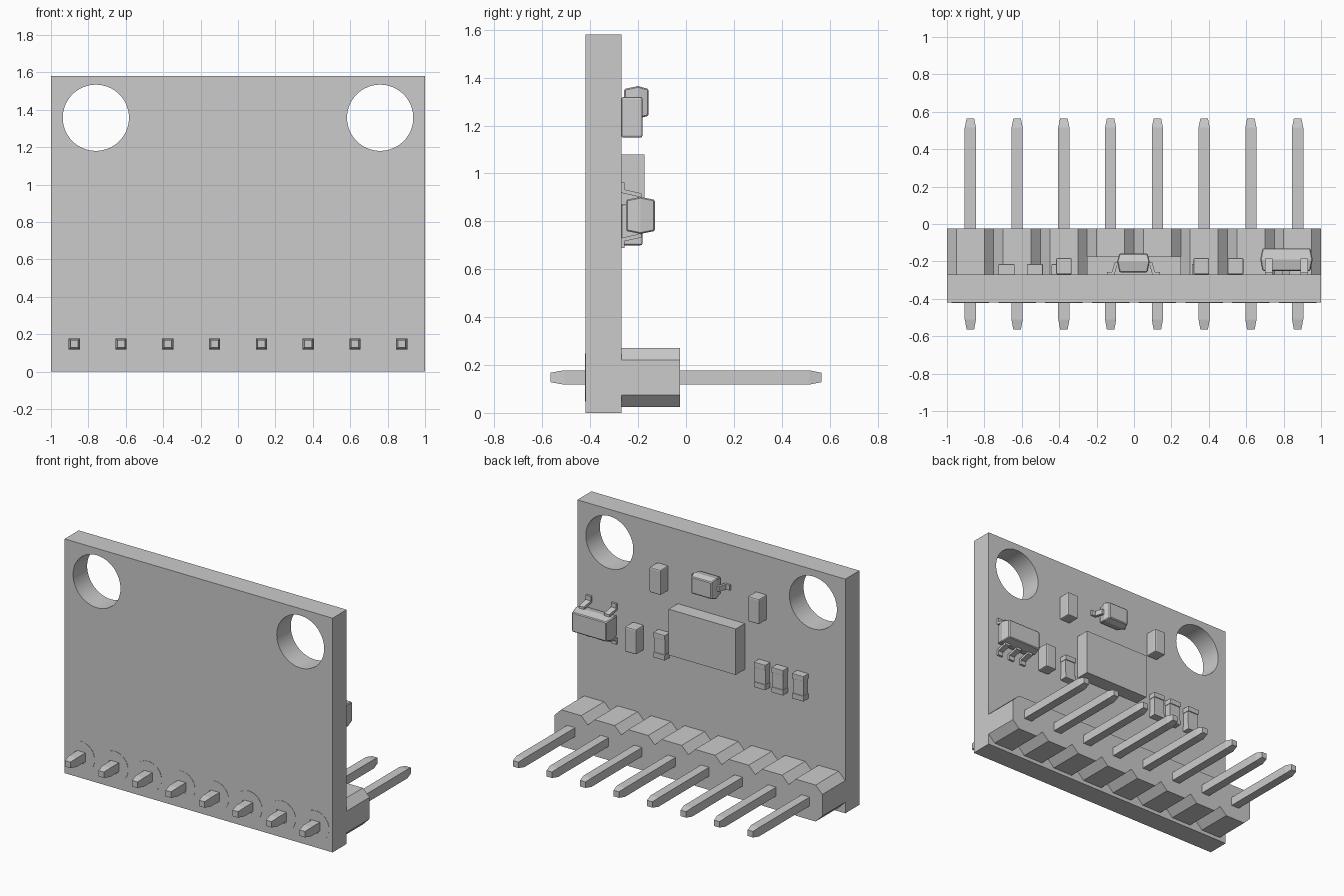
import bpy, bmesh
from math import cos, sin, tau
from mathutils import Vector

if "Cube" in bpy.data.objects:
    bpy.data.objects.remove(bpy.data.objects["Cube"])

BACK = -0.27      # component face of the board
FRONT = -0.42


def loft(name, rings, closed=False):
    """Skin a list of equal-length vertex rings; cap the ends unless closed."""
    bm = bmesh.new()
    vs = [[bm.verts.new(p) for p in r] for r in rings]
    n = len(rings[0])
    pairs = list(zip(vs, vs[1:])) + ([(vs[-1], vs[0])] if closed else [])
    for a, b in pairs:
        for i in range(n):
            j = (i + 1) % n
            bm.faces.new((a[i], a[j], b[j], b[i]))
    if not closed:
        bm.faces.new(vs[0])
        bm.faces.new(vs[-1])
    bmesh.ops.recalc_face_normals(bm, faces=bm.faces)
    me = bpy.data.meshes.new(name)
    bm.to_mesh(me)
    bm.free()
    ob = bpy.data.objects.new(name, me)
    bpy.context.collection.objects.link(ob)
    return ob


def rect(x, z, hx, hz, y):
    return [(x - hx, y, z - hz), (x + hx, y, z - hz),
            (x + hx, y, z + hz), (x - hx, y, z + hz)]


def circle(x, z, r, y, n=48):
    return [(x + r * cos(tau * i / n), y, z + r * sin(tau * i / n)) for i in range(n)]


def box(name, x, z, hx, hz, y0, y1, bevel=0):
    ob = loft(name, [rect(x, z, hx, hz, y0), rect(x, z, hx, hz, y1)])
    if bevel:
        m = ob.modifiers.new("edges", 'BEVEL')
        m.width, m.segments = bevel, 2
    return ob


def drafted_body(name, x, z, hx, hz, h0, hm, h1, inset=0.012):
    """Moulded package, widest at the parting line."""
    ob = loft(name, [rect(x, z, hx - inset, hz - inset, BACK + h0),
                     rect(x, z, hx, hz, BACK + hm),
                     rect(x, z, hx - inset, hz - inset, BACK + h1)])
    m = ob.modifiers.new("edges", 'BEVEL')
    m.width, m.segments = 0.005, 1


def lead(name, x, z, d, reach, height, width):
    """Gull-wing lead running from a package centre in direction d (x, z)."""
    r0, r1, r2, r3 = reach
    t = 0.014
    prof = [(r0, height), (r1, height), (r2, t), (r3, t),
            (r3, 0), (r2 - t, 0), (r1 - t, height - t), (r0, height - t)]
    along = Vector((d[0], 0, d[1]))
    side = Vector((d[1], 0, d[0])) * width / 2
    base = Vector((x, BACK, z))
    loft(name, [[base + along * s + Vector((0, h, 0)) + side * k for s, h in prof]
                for k in (-1, 1)])


# Circuit board with two mounting holes
board = box("board", 0, 0.79, 1, 0.79, FRONT, BACK)
for sx in (-1, 1):
    cutter = loft("hole_cutter", [circle(sx * 0.76, 1.357, 0.177, y, 64) for y in (-0.6, -0.1)])
    m = board.modifiers.new("mounting_hole", 'BOOLEAN')
    m.operation, m.solver, m.object = 'DIFFERENCE', 'EXACT', cutter
    cutter.hide_render = True
    cutter.hide_set(True)

# Eight-way pin header: pads, octagonal housings and square pins
for i in range(8):
    x, zp, zh = -0.875 + 0.25 * i, 0.148, 0.148
    loft("solder_pad", [circle(x, zp, r, y) for r, y in
                        ((0.1, FRONT + 0.002), (0.1, FRONT - 0.002),
                         (0.05, FRONT - 0.002), (0.05, FRONT + 0.002))], closed=True)
    a, b, c = 0.125, 0.123, 0.05
    octagon = [(-a, -b + c), (-a + c, -b), (a - c, -b), (a, -b + c),
               (a, b - c), (a - c, b), (-a + c, b), (-a, b - c)]
    loft("header_housing", [[(x + u, y, zh + v) for u, v in octagon] for y in (BACK, -0.025)])
    loft("header_pin", [rect(x, zp, h, h, y) for h, y in
                        ((0.02, -0.565), (0.03, -0.51), (0.03, 0.515), (0.02, 0.565))])

# Main chip
box("main_chip", 0, 0.925, 0.25, 0.155, BACK, -0.173)

# Capacitors
for x, z in ((0.36, 1.235), (-0.375, 1.235), (0.543, 0.785)):
    box("capacitor", x, z, 0.042, 0.085, BACK, -0.182, 0.008)

# Chip resistors with metal end caps
for x in (0.352, -0.398, -0.53, -0.682):
    z = 0.785
    box("resistor_body", x, z, 0.04, 0.07, BACK + 0.004, -0.221)
    for s in (-1, 1):
        box("resistor_end", x, z + s * 0.067, 0.043, 0.018, BACK, -0.215, 0.003)

# Five-lead voltage regulator
rx, rz = 0.815, 0.825
drafted_body("regulator_body", rx, rz, 0.14, 0.077, 0.02, 0.08, 0.14)
for off, s in ((-0.095, 1), (0.095, 1), (-0.095, -1), (0, -1), (0.095, -1)):
    lead("regulator_lead", rx + off, rz, (0, s), (0.06, 0.092, 0.108, 0.137), 0.085, 0.04)

# Two-lead diode
dx, dz = -0.003, 1.297
drafted_body("diode_body", dx, dz, 0.087, 0.068, 0.012, 0.07, 0.113)
for s in (-1, 1):
    lead("diode_lead", dx, dz, (s, 0), (0.07, 0.1, 0.115, 0.142), 0.065, 0.035)
